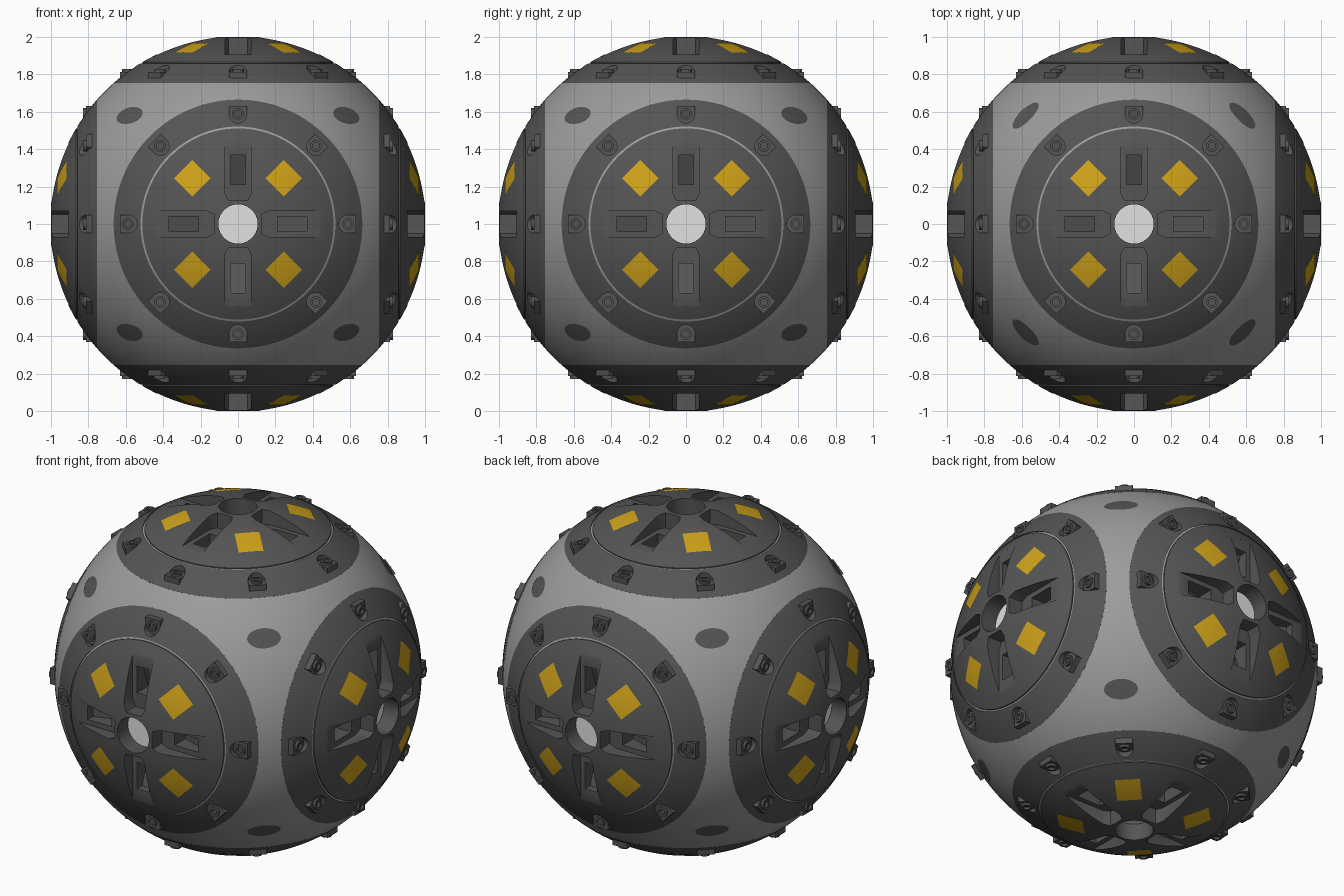
import bpy, bmesh, math
from mathutils import Vector, Matrix, Euler

if "Cube" in bpy.data.objects:
    bpy.data.objects.remove(bpy.data.objects["Cube"])

R = 1.005                      # ball radius (hub holes trim the poles to 1.0)
CENTRE = Vector((0, 0, 1))
HUB, GROOVE_IN, GROOVE_OUT, RIM = 0.105, 0.511, 0.521, 0.665
PI = math.pi


def material(name, rgb):
    m = bpy.data.materials.new(name)
    m.diffuse_color = (*rgb, 1)
    m.use_nodes = True
    m.node_tree.nodes["Principled BSDF"].inputs["Base Color"].default_value = m.diffuse_color
    return m


LIGHT = material("light_grey", (0.33, 0.33, 0.33))
DARK = material("dark_grey", (0.09, 0.09, 0.09))
YELLOW = material("yellow", (0.62, 0.36, 0.01))
WHITE = material("off_white", (0.75, 0.75, 0.75))


def add(name, mesh, mats=(), loc=(0, 0, 0), rot=(0, 0, 0)):
    ob = bpy.data.objects.new(name, mesh)
    bpy.context.collection.objects.link(ob)
    ob.location, ob.rotation_euler = loc, rot
    for m in mats:
        mesh.materials.append(m)
    return ob


def to_mesh(bm, name, normals=True):
    if normals:
        bmesh.ops.recalc_face_normals(bm, faces=bm.faces[:])
    me = bpy.data.meshes.new(name)
    bm.to_mesh(me)
    bm.free()
    return me


def smooth(ob, angle=30):
    bpy.ops.object.select_all(action='DESELECT')
    ob.select_set(True)
    bpy.context.view_layer.objects.active = ob
    bpy.ops.object.shade_smooth_by_angle(angle=math.radians(angle))


def prism(bm, outline, z0, z1, turn):
    """Extrude an xy outline from z0 (number, or function of x) to z1, turned about z."""
    low = z0 if callable(z0) else (lambda x: z0)
    rot = Matrix.Rotation(turn, 3, 'Z')
    a = [bm.verts.new(rot @ Vector((x, y, low(x)))) for x, y in outline]
    b = [bm.verts.new(rot @ Vector((x, y, z1))) for x, y in outline]
    bm.faces.new(a[::-1])
    bm.faces.new(b)
    n = len(a)
    for i in range(n):
        bm.faces.new((a[i], a[(i + 1) % n], b[(i + 1) % n], b[i]))


def circle(x, r, n=24):
    return [(x + r * math.cos(2 * PI * i / n), r * math.sin(2 * PI * i / n)) for i in range(n)]


def dome(r):
    return math.sqrt(R * R - r * r)


# Light shell: a ball with the six axis caps sliced off
bm = bmesh.new()
bmesh.ops.create_uvsphere(bm, u_segments=128, v_segments=64, radius=R)
AXES = [Vector(v) for v in ((1, 0, 0), (-1, 0, 0), (0, 1, 0), (0, -1, 0), (0, 0, 1), (0, 0, -1))]
for d in AXES:
    bmesh.ops.bisect_plane(bm, geom=bm.verts[:] + bm.edges[:] + bm.faces[:],
                           plane_co=d * dome(RIM), plane_no=d, clear_outer=True)
shell = add("shell", to_mesh(bm, "shell", False), [LIGHT], CENTRE)
smooth(shell)

# Cap disc: lathed dome with hub recess and a thin groove
profile = [(0, 0.70), (RIM, 0.70)]
profile += [(r, dome(r)) for r in [RIM + (GROOVE_OUT - RIM) * i / 10 for i in range(11)]]
profile += [(GROOVE_OUT, dome(GROOVE_OUT) - 0.007), (GROOVE_IN, dome(GROOVE_IN) - 0.007)]
profile += [(r, dome(r)) for r in [GROOVE_IN + (HUB - GROOVE_IN) * i / 20 for i in range(21)]]
profile += [(HUB, 0.90), (0, 0.90)]
bm = bmesh.new()
vs = [bm.verts.new((r, 0, z)) for r, z in profile]
es = [bm.edges.new(p) for p in zip(vs, vs[1:])]
bmesh.ops.spin(bm, geom=vs + es, cent=(0, 0, 0), axis=(0, 0, 1), angle=2 * PI, steps=96)
bmesh.ops.remove_doubles(bm, verts=bm.verts[:], dist=1e-4)
for f in bm.faces:
    c = f.calc_center_median()
    r = math.hypot(c.x, c.y)
    if r < HUB * 0.97 and c.z > 0.89:
        f.material_index = 1                        # pale hub floor
    elif GROOVE_IN + 0.002 < r < GROOVE_OUT - 0.002:
        f.material_index = 2                        # light groove line
cap = add("cap_disc", to_mesh(bm, "cap_disc"), [DARK, WHITE, LIGHT])

# Cutters: four flat-floored slots, then sloped pits and bolt pockets
SLOT = [(0.125, -0.05), (0.165, -0.07), (0.436, -0.07), (0.436, 0.07), (0.165, 0.07), (0.125, 0.05)]
PIT = [(0.21, -0.04), (0.37, -0.04), (0.37, 0.04), (0.21, 0.04)]
slots, pits = bmesh.new(), bmesh.new()
for k in range(4):
    prism(slots, SLOT, 0.905, 1.1, k * PI / 2)
    prism(pits, PIT, lambda x: 0.80 + (x - 0.21) * 0.35, 0.95, k * PI / 2)
for k in range(8):
    prism(pits, circle(0.587, 0.048), 0.812, 0.95, k * PI / 4)
cutters = []
for name, b in (("slot_cutter", slots), ("pit_cutter", pits)):
    cutter = add(name, to_mesh(b, name), [DARK])
    cutter.hide_render = True
    mod = cap.modifiers.new(name, 'BOOLEAN')
    mod.operation, mod.solver, mod.object = 'DIFFERENCE', 'EXACT', cutter
    cutters.append(cutter)
bpy.context.view_layer.update()
cap_mesh = bpy.data.meshes.new_from_object(cap.evaluated_get(bpy.context.evaluated_depsgraph_get()))
cap.modifiers.clear()
cap.data = cap_mesh
for c in cutters:
    bpy.data.objects.remove(c)
smooth(cap)

# Bolts: half-sunk bosses, square on the outside, with ring heads
bm = bmesh.new()
BOSS = [(0.587 + 0.048 * math.cos(a), 0.048 * math.sin(a))
        for a in [PI / 2 + PI * i / 12 for i in range(13)]] + [(0.632, -0.048), (0.632, 0.048)]
for k in range(8):
    t = k * PI / 4
    prism(bm, BOSS, 0.75, 0.814, t)
    outer, inner = circle(0.59, 0.031, 20), circle(0.59, 0.018, 20)
    rot = Matrix.Rotation(t, 3, 'Z')
    rings = [[bm.verts.new(rot @ Vector((x, y, z))) for x, y in o]
             for o, z in ((outer, 0.81), (outer, 0.828), (inner, 0.828), (inner, 0.8145))]
    for a, b in zip(rings, rings[1:]):
        for i in range(20):
            j = (i + 1) % 20
            bm.faces.new((a[i], a[j], b[j], b[i]))
    bm.faces.new(rings[-1])
bolts = add("bolts", to_mesh(bm, "bolts"), [DARK])
smooth(bolts)

# Yellow squares: thin patches lying on the dome, between the slots
bm = bmesh.new()
N = 6
for k in range(4):
    rot = Matrix.Rotation(PI / 4 + k * PI / 2, 3, 'Z')
    g = []
    for i in range(N + 1):
        row = []
        for j in range(N + 1):
            x, y = 0.277 + 0.138 * i / N, -0.069 + 0.138 * j / N
            row.append(bm.verts.new(rot @ Vector((x, y, dome(math.hypot(x, y)) + 0.003))))
        g.append(row)
    for i in range(N):
        for j in range(N):
            bm.faces.new((g[i][j], g[i + 1][j], g[i + 1][j + 1], g[i][j + 1]))
squares = add("yellow_squares", to_mesh(bm, "yellow_squares", False), [YELLOW])
smooth(squares)

# Repeat the cap assembly on all six sides
TURNS = [(0, 0, 0), (PI, 0, 0), (PI / 2, 0, 0), (-PI / 2, 0, 0), (0, PI / 2, 0), (0, -PI / 2, 0)]
SIDES = ["top", "bottom", "front", "back", "right", "left"]
for part in (cap, bolts, squares):
    base = part.name
    for side, turn in zip(SIDES, TURNS):
        add(f"{base}_{side}", part.data, (), CENTRE, turn)
    bpy.data.objects.remove(part)

# Dark oval plates at the eight corners of the shell
for sx in (-1, 1):
    for sy in (-1, 1):
        for sz in (-1, 1):
            n = Vector((sx, sy, sz)).normalized()
            u = Vector((0, 0, 1)).cross(n).normalized()
            v = n.cross(u)
            bm = bmesh.new()
            mid = bm.verts.new(n * (R + 0.002))
            rings = []
            for s in (0.5, 1.0):
                rings.append([bm.verts.new((n + u * (0.093 * s * math.cos(a)) + v * (0.056 * s * math.sin(a)))
                                           .normalized() * (R + 0.002))
                              for a in [2 * PI * i / 40 for i in range(40)]])
            for i in range(40):
                j = (i + 1) % 40
                bm.faces.new((mid, rings[0][i], rings[0][j]))
                bm.faces.new((rings[0][i], rings[1][i], rings[1][j], rings[0][j]))
            smooth(add("corner_oval", to_mesh(bm, "corner_oval", False), [DARK], CENTRE))
